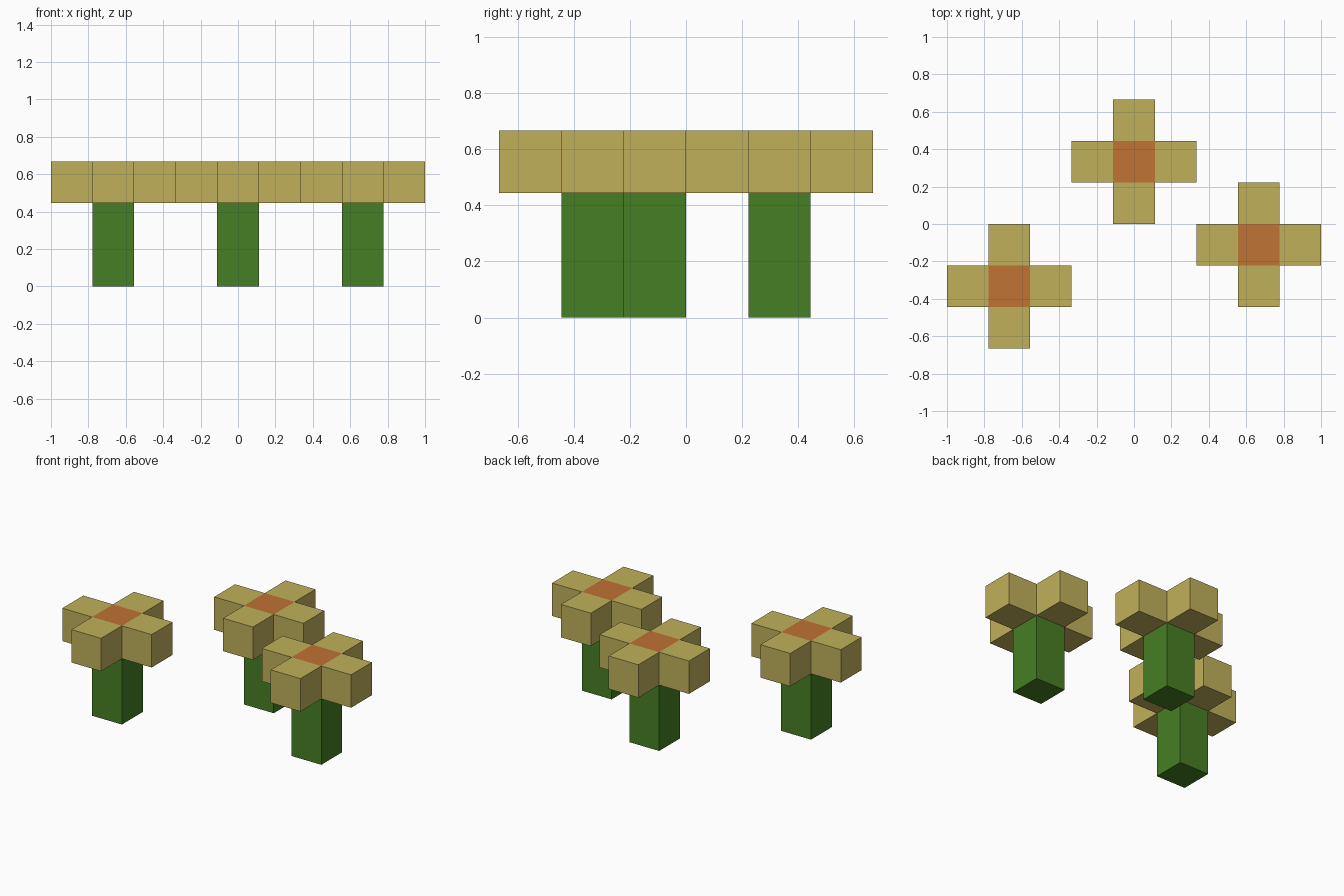
import bpy, bmesh
from mathutils import Matrix, Vector

cube = bpy.data.objects.get("Cube")
if cube:
    bpy.data.objects.remove(cube, do_unlink=True)

U = 2 / 9  # side of one block


def material(name, srgb):
    lin = [((c / 255 + 0.055) / 1.055) ** 2.4 for c in srgb]
    m = bpy.data.materials.new(name)
    m.use_nodes = True
    m.diffuse_color = (*lin, 1)
    bsdf = next(n for n in m.node_tree.nodes if n.type == 'BSDF_PRINCIPLED')
    bsdf.inputs["Base Color"].default_value = (*lin, 1)
    return m


YELLOW = material("petal yellow", (192, 176, 90))
ORANGE = material("centre orange", (192, 115, 52))
GREEN = material("stem green", (70, 127, 35))


def add_object(name, bm, loc, mats):
    bmesh.ops.recalc_face_normals(bm, faces=bm.faces)
    mesh = bpy.data.meshes.new(name)
    bm.to_mesh(mesh)
    bm.free()
    for m in mats:
        mesh.materials.append(m)
    obj = bpy.data.objects.new(name, mesh)
    obj.location = loc
    bpy.context.collection.objects.link(obj)


def stem(name, x, y):
    # Square post, two blocks tall
    bm = bmesh.new()
    bmesh.ops.create_cube(bm, size=U, matrix=Matrix.Diagonal((1, 1, 2, 1)))
    add_object(name, bm, (x, y, U), [GREEN])


def blossom(name, x, y):
    # Cross of five square cells, raised by one block
    bm = bmesh.new()
    for cx, cy in ((0, 0), (1, 0), (-1, 0), (0, 1), (0, -1)):
        corners = ((-.5, -.5), (.5, -.5), (.5, .5), (-.5, .5))
        bm.faces.new([bm.verts.new(((cx + a) * U, (cy + b) * U, 0)) for a, b in corners])
    bmesh.ops.remove_doubles(bm, verts=bm.verts, dist=1e-4)
    ext = bmesh.ops.extrude_face_region(bm, geom=bm.faces[:])
    top = [v for v in ext["geom"] if isinstance(v, bmesh.types.BMVert)]
    bmesh.ops.translate(bm, verts=top, vec=Vector((0, 0, U)))
    # Orange middle on the top face only
    for f in bm.faces:
        c = f.calc_center_median()
        f.material_index = int(c.z > 0.9 * U and c.xy.length < 0.1 * U)
    add_object(name, bm, (x, y, 2 * U), [YELLOW, ORANGE])


# Three flowers, placed in block units
for side, gx, gy in (("right", -3, -1.5), ("middle", 0, 1.5), ("left", 3, -0.5)):
    stem(side + "_stem", gx * U, gy * U)
    blossom(side + "_blossom", gx * U, gy * U)
